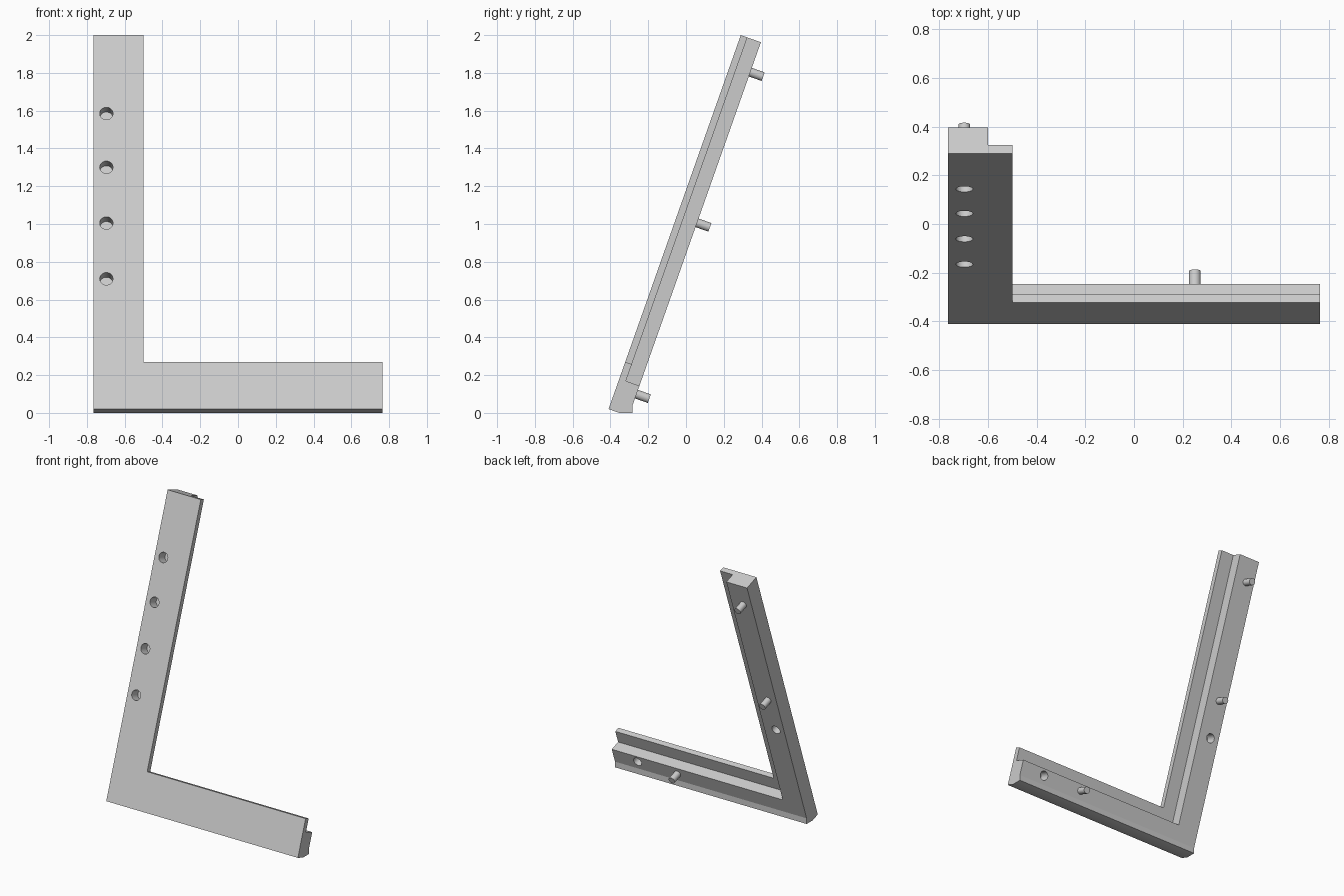
import bpy
import bmesh
import math
from mathutils import Matrix, Vector

if "Cube" in bpy.data.objects:
    bpy.data.objects.remove(bpy.data.objects["Cube"], do_unlink=True)

# Main sizes, measured in the plane of the leaning frame
HALF = 0.765        # half width
LENGTH = 2.1        # post length
BAR = 0.265         # bar width
LIP = 0.165         # bar width left of the rabbet
LIP_DEPTH = 0.037
THICK = 0.113
PEG_X = -0.697

# Leaning frame: local x = width, y = depth, z = up the slope
LEAN = Matrix.Translation((0, -0.41, 0.02)) @ Matrix.Rotation(-math.asin(1 / 3), 4, "X")

grey = bpy.data.materials.new("light_grey")
grey.use_nodes = True
grey.diffuse_color = (0.6, 0.6, 0.6, 1)
grey.node_tree.nodes["Principled BSDF"].inputs["Base Color"].default_value = (0.6, 0.6, 0.6, 1)


def make_object(name, bm):
    bmesh.ops.recalc_face_normals(bm, faces=bm.faces)
    mesh = bpy.data.meshes.new(name)
    bm.to_mesh(mesh)
    bm.free()
    mesh.materials.append(grey)
    obj = bpy.data.objects.new(name, mesh)
    bpy.context.collection.objects.link(obj)
    return obj


def activate(obj):
    bpy.ops.object.select_all(action="DESELECT")
    obj.select_set(True)
    bpy.context.view_layer.objects.active = obj


def prism(points, direction):
    bm = bmesh.new()
    face = bm.faces.new([bm.verts.new(p) for p in points])
    new = bmesh.ops.extrude_face_region(bm, geom=[face])["geom"]
    bmesh.ops.translate(bm, vec=direction,
                        verts=[v for v in new if isinstance(v, bmesh.types.BMVert)])
    return bm


def angle_outline(outer, inner, top, end, depth):
    """L outline from an outer corner, with an inner corner at equal bar width."""
    left, low = outer
    right, high = inner
    return [(left, depth, low), (end, depth, low), (end, depth, high),
            (right, depth, high), (right, depth, top), (left, depth, top)]


def cylinder(x, u, start, stop, radius):
    bm = bmesh.new()
    place = Matrix.Translation((x, (start + stop) / 2, u)) @ Matrix.Rotation(math.pi / 2, 4, "X")
    bmesh.ops.create_cone(bm, cap_ends=True, segments=32, radius1=radius, radius2=radius,
                          depth=stop - start, matrix=LEAN @ place)
    return bm


def cut(obj, bm):
    cutter = make_object("cutter", bm)
    cutter.hide_render = True
    mod = obj.modifiers.new("cut", "BOOLEAN")
    mod.operation = "DIFFERENCE"
    mod.solver = "EXACT"
    mod.object = cutter
    activate(obj)
    bpy.ops.object.modifier_apply(modifier=mod.name)
    bpy.data.objects.remove(cutter, do_unlink=True)


# Angle frame: post and rail in one piece, trimmed flat at the floor
body = prism(angle_outline((-HALF, 0), (BAR - HALF, BAR), LENGTH, HALF, 0), (0, THICK, 0))
body.transform(LEAN)
bmesh.ops.bisect_plane(body, geom=body.verts[:] + body.edges[:] + body.faces[:],
                       plane_co=(0, 0, 0), plane_no=(0, 0, -1), clear_outer=True)
bmesh.ops.holes_fill(body, edges=[e for e in body.edges if e.is_boundary])
frame = make_object("angle_frame", body)

# Rabbet along the inner back edge
rabbet = prism(angle_outline((LIP - HALF, LIP + 0.006), (BAR - HALF + 0.1, BAR + 0.1),
                             LENGTH + 0.1, HALF + 0.1, LIP_DEPTH), (0, 0.2, 0))
rabbet.transform(LEAN)
cut(frame, rabbet)

# Blind holes: a row in the front of the post, one in each bar at the back
for u in (0.732, 1.045, 1.358, 1.66):
    cut(frame, cylinder(PEG_X, u, -0.05, 0.075, 0.035))
for x, u in ((PEG_X, 0.822), (0.57, 0.124)):
    cut(frame, cylinder(x, u, THICK - 0.075, THICK + 0.05, 0.032))

# Foot strip that squares off the bottom back edge
back_low = LEAN @ Vector((0, THICK, 0.018))
back_high = LEAN @ Vector((0, THICK, 0.062))
foot = prism([(-HALF, back_low.y, 0), (-HALF, back_high.y, 0),
              (-HALF, back_high.y, back_high.z)], (2 * HALF, 0, 0))
make_object("foot_strip", foot)

# Dowel pegs on the back
pegs = [make_object(name, cylinder(x, u, THICK - 0.01, 0.185, 0.024)) for name, x, u in (
    ("upper_post_peg", PEG_X, 1.932),
    ("middle_post_peg", PEG_X, 1.086),
    ("rail_peg", 0.25, 0.124))]

for obj in [frame] + pegs:
    activate(obj)
    bpy.ops.object.shade_smooth_by_angle(angle=math.radians(30))
